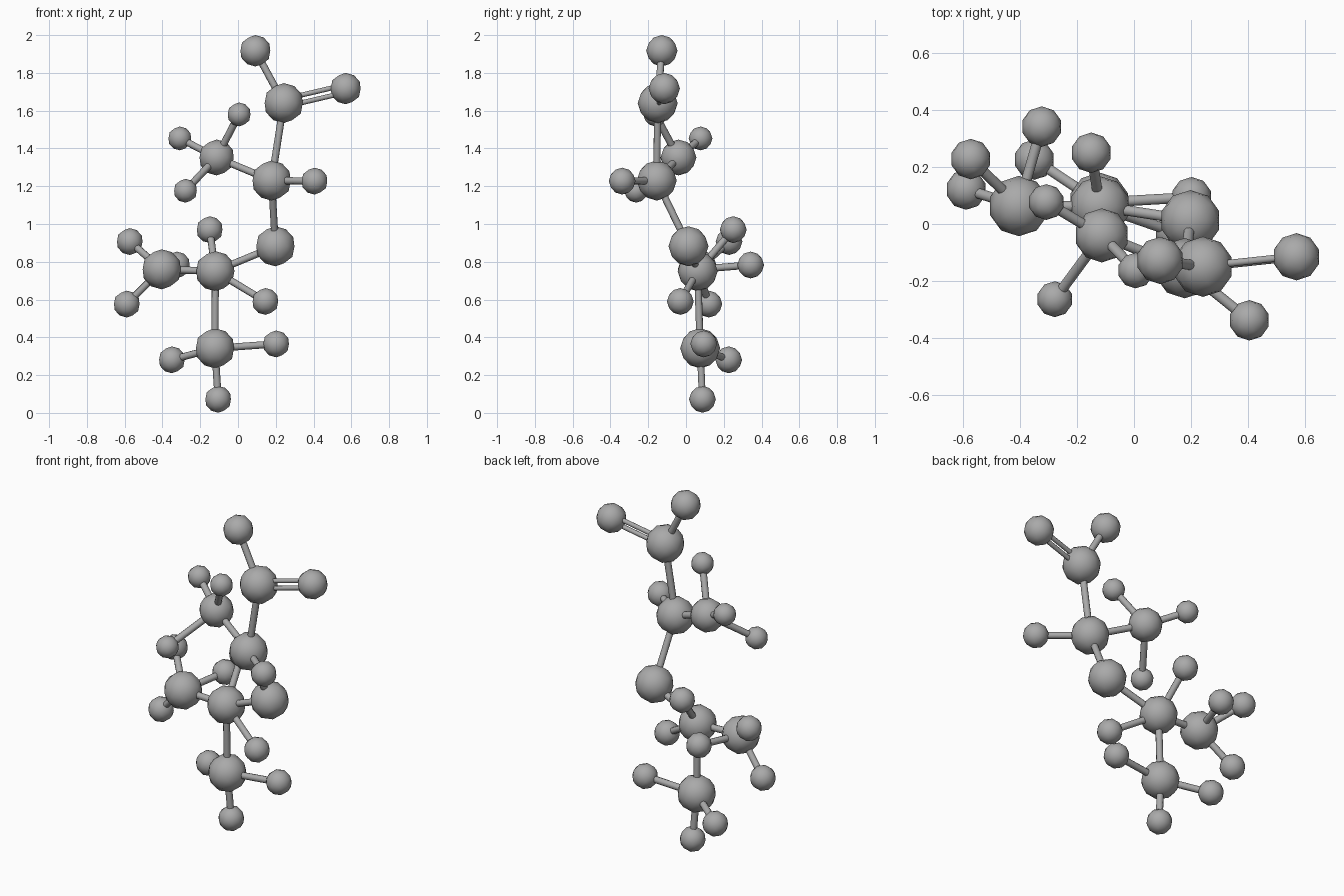
import bpy, math
from mathutils import Vector

if "Cube" in bpy.data.objects:
    bpy.data.objects.remove(bpy.data.objects["Cube"])

grey = bpy.data.materials.new("plain grey")
grey.diffuse_color = (0.40, 0.40, 0.40, 1)
grey.use_nodes = True
grey.node_tree.nodes["Principled BSDF"].inputs["Base Color"].default_value = grey.diffuse_color

# name: (x, y, z, radius)
BALLS = {
    "upper_hub":        (0.242, -0.150, 1.640, 0.106),
    "top_ball":         (0.092, -0.128, 1.917, 0.083),
    "double_rod_ball":  (0.570, -0.115, 1.717, 0.083),
    "middle_hub":       (0.178, -0.155, 1.230, 0.106),
    "middle_ball":      (0.405, -0.338, 1.227, 0.071),
    "side_hub":         (-0.113, -0.040, 1.352, 0.095),
    "side_ball_a":      (0.006, -0.163, 1.580, 0.063),
    "side_ball_b":      (-0.308, 0.077, 1.453, 0.063),
    "side_ball_c":      (-0.278, -0.264, 1.176, 0.063),
    "bridge_ball":      (0.198, 0.013, 0.882, 0.106),
    "lower_hub":        (-0.120, 0.062, 0.750, 0.106),
    "lower_ball_a":     (-0.150, 0.250, 0.970, 0.071),
    "lower_ball_b":     (0.145, -0.030, 0.590, 0.071),
    "left_hub":         (-0.404, 0.063, 0.760, 0.106),
    "left_ball_a":      (-0.573, 0.228, 0.907, 0.071),
    "left_ball_b":      (-0.589, 0.121, 0.576, 0.071),
    "left_ball_c":      (-0.324, 0.342, 0.783, 0.071),
    "bottom_hub":       (-0.122, 0.075, 0.342, 0.106),
    "bottom_ball_a":    (-0.350, 0.226, 0.281, 0.071),
    "bottom_ball_b":    (0.202, 0.094, 0.365, 0.071),
    "bottom_ball_c":    (-0.105, 0.087, 0.072, 0.071),
}

# Which balls each hub is joined to by a single rod
RODS = {
    "upper_hub": ["top_ball", "middle_hub"],
    "middle_hub": ["middle_ball", "side_hub", "bridge_ball"],
    "side_hub": ["side_ball_a", "side_ball_b", "side_ball_c"],
    "lower_hub": ["bridge_ball", "lower_ball_a", "lower_ball_b", "left_hub", "bottom_hub"],
    "left_hub": ["left_ball_a", "left_ball_b", "left_ball_c"],
    "bottom_hub": ["bottom_ball_a", "bottom_ball_b", "bottom_ball_c"],
}


def finish(name):
    ob = bpy.context.object
    ob.name = name
    ob.data.materials.append(grey)
    return ob


def ball(name, x, y, z, r):
    bpy.ops.mesh.primitive_ico_sphere_add(subdivisions=2, radius=r, location=(x, y, z))
    finish(name)
    bpy.ops.object.shade_smooth()


def rod(name, a, b, r):
    d = b - a
    bpy.ops.mesh.primitive_cylinder_add(vertices=10, radius=r, depth=d.length, location=(a + b) / 2,
                                        rotation=d.to_track_quat('Z', 'Y').to_euler())
    finish(name)
    bpy.ops.object.shade_smooth_by_angle(angle=math.radians(50))


def centre(name):
    return Vector(BALLS[name][:3])


# Balls
for name, data in BALLS.items():
    ball(name, *data)

# Single rods
for hub, ends in RODS.items():
    for end in ends:
        rod(f"rod_{hub}_to_{end}", centre(hub), centre(end), 0.019)

# Double rod, a pair of thinner rods side by side in the plane of the upper hub
a, b = centre("upper_hub"), centre("double_rod_ball")
along = (b - a).normalized()
side = centre("top_ball") - a
side = (side - along * side.dot(along)).normalized() * 0.02
for label, off in (("upper", side), ("lower", -side)):
    rod(f"double_rod_{label}", a + off, b + off, 0.013)
